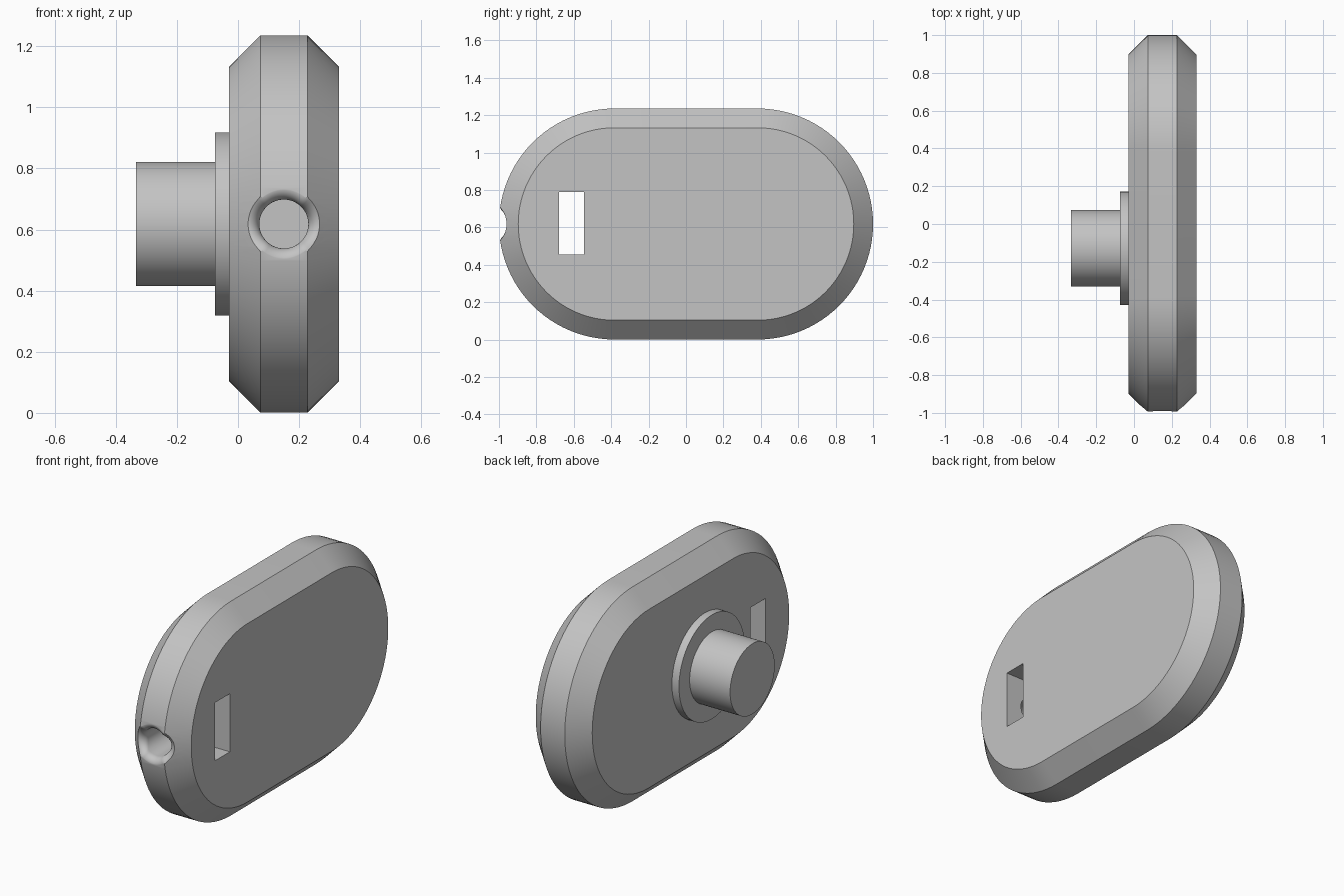
import bpy
import bmesh
from math import sin, cos, pi, radians, sqrt

cube = bpy.data.objects.get("Cube")
if cube:
    bpy.data.objects.remove(cube, do_unlink=True)

MID_X, MID_Z = 0.15, 0.618
HALF, R = 0.3825, 0.6175          # straight half length and end radius of the body
FLAT, CHAMFER = 0.077, 0.103      # half width of the rim, chamfer size

grey = bpy.data.materials.new("light grey")
grey.use_nodes = True
grey.diffuse_color = (0.55, 0.55, 0.55, 1)
grey.node_tree.nodes["Principled BSDF"].inputs["Base Color"].default_value = (0.55, 0.55, 0.55, 1)


def loft(name, rings):
    """Skin closed rings of equal length and cap both ends."""
    bm = bmesh.new()
    loops = [[bm.verts.new(p) for p in ring] for ring in rings]
    n = len(loops[0])
    for a, b in zip(loops, loops[1:]):
        for i in range(n):
            j = (i + 1) % n
            bm.faces.new((a[i], a[j], b[j], b[i]))
    bm.faces.new(loops[0][::-1])
    bm.faces.new(loops[-1])
    bmesh.ops.recalc_face_normals(bm, faces=bm.faces)
    mesh = bpy.data.meshes.new(name)
    bm.to_mesh(mesh)
    bm.free()
    mesh.materials.append(grey)
    obj = bpy.data.objects.new(name, mesh)
    bpy.context.collection.objects.link(obj)
    return obj


def stadium(x, radius, half=HALF, y=0.0, steps=48):
    """Rounded outline in the YZ plane; half = 0 gives a circle."""
    ring = []
    for side in (1, -1):
        for i in range(steps + (half > 0)):
            a = pi * i / steps - pi / 2
            ring.append((x, y + side * (half + radius * cos(a)),
                         MID_Z + side * radius * sin(a)))
    return ring


def smooth(obj):
    bpy.ops.object.select_all(action='DESELECT')
    obj.select_set(True)
    bpy.context.view_layer.objects.active = obj
    bpy.ops.object.shade_smooth_by_angle(angle=radians(30))


def cut(target, cutter):
    mod = target.modifiers.new(cutter.name, 'BOOLEAN')
    mod.operation = 'DIFFERENCE'
    mod.solver = 'EXACT'
    mod.object = cutter
    bpy.context.view_layer.objects.active = target
    bpy.ops.object.modifier_apply(modifier=mod.name)
    bpy.data.objects.remove(cutter, do_unlink=True)


# Chamfered body
outer = FLAT + CHAMFER
body = loft("body", [stadium(MID_X + dx, r) for dx, r in (
    (-outer, R - CHAMFER), (-FLAT, R), (FLAT, R), (outer, R - CHAMFER))])

# Rectangular slot through the body
bpy.ops.mesh.primitive_cube_add(size=1, location=(MID_X, -0.6125, 0.622))
slot = bpy.context.object
slot.name = "slot_cutter"
slot.scale = (1, 0.135, 0.335)
cut(body, slot)


# Cord hole from the front end into the slot, with a rounded mouth
def mouth_ring(radius, depth):
    ring = []
    for i in range(64):
        a = 2 * pi * i / 64
        dx, dz = 0.118 * cos(a), 0.118 * sin(a)
        local_r = R - max(0, abs(dx) - FLAT)
        surface = -HALF - sqrt(local_r ** 2 - dz ** 2)
        y = depth if radius is None else surface + depth
        r = radius or 0.08
        ring.append((MID_X + r * cos(a), y, MID_Z + r * sin(a)))
    return ring


rings = [mouth_ring(None, -0.6)]
for k in range(9):
    t = pi / 2 * k / 8
    rings.append(mouth_ring(0.08 + 0.038 * (1 - cos(t)), 0.042 * (1 - sin(t)) - 0.001))
rings.append(mouth_ring(0.118, -0.1))
cut(body, loft("hole_cutter", rings))
smooth(body)

# Collar and stem on the side
for name, x0, x1, radius in (("collar", -0.075, -0.025, 0.3),
                             ("stem", -0.333, -0.07, 0.203)):
    smooth(loft(name, [stadium(x, radius, 0, -0.129) for x in (x0, x1)]))
